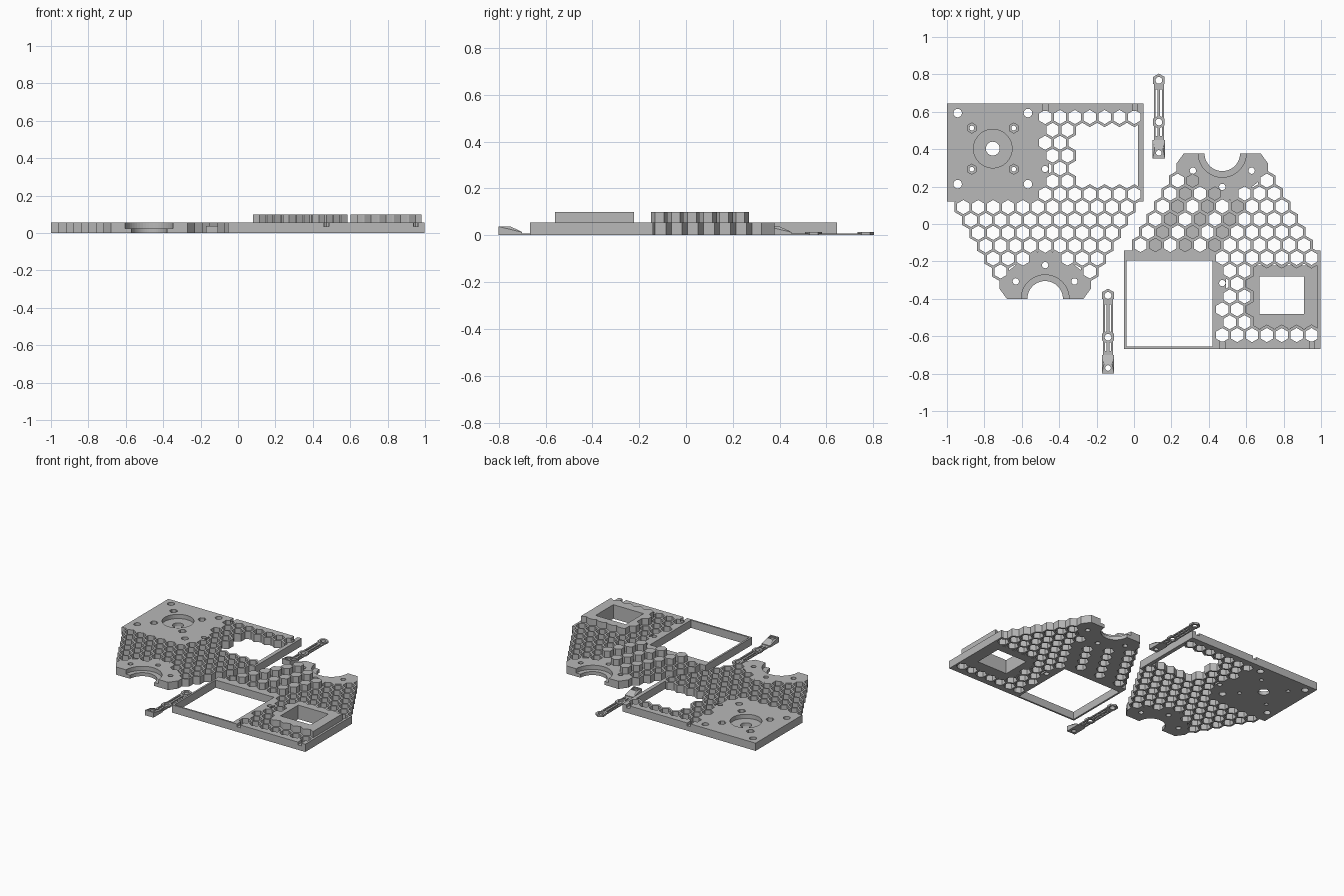
import bpy, math
from mathutils import Vector
from mathutils.geometry import delaunay_2d_cdt

if "Cube" in bpy.data.objects:
    bpy.data.objects.remove(bpy.data.objects["Cube"])

PITCH, ROW = 0.0795, 0.0688      # honeycomb spacing
HOLE, RIM = 0.038, 0.0537        # hexagon radii: opening and outer rim
T, HIGH = 0.055, 0.1             # plate thickness, raised height

grey = bpy.data.materials.new("light_grey")
grey.diffuse_color = (0.48, 0.48, 0.48, 1)
grey.use_nodes = True
grey.node_tree.nodes["Principled BSDF"].inputs["Base Color"].default_value = grey.diffuse_color


def ngon(x, y, r, n=24):
    a0 = math.pi / 2
    return [(x + r * math.cos(a0 + i * math.tau / n),
             y + r * math.sin(a0 + i * math.tau / n)) for i in range(n)]


def rect(x0, x1, y0, y1):
    return [(x0, y0), (x1, y0), (x1, y1), (x0, y1)]


def build(name, layers, cx=0.0, cy=0.0, flip=1):
    """Solid from stacked outlines; the last outline sets the height, 0 is a hole."""
    pts, faces = [], []
    for poly, h in layers:
        poly = [(cx + x, cy + flip * y) for x, y in poly]
        area = sum(a[0] * b[1] - b[0] * a[1] for a, b in zip(poly, poly[1:] + poly[:1]))
        if area < 0:
            poly.reverse()
        faces.append(list(range(len(pts), len(pts) + len(poly))))
        pts += [Vector(p) for p in poly]
    co, _, tris, _, _, src = delaunay_2d_cdt(pts, [], faces, 1, 1e-5)
    owner = {}
    for f, (tri, ids) in enumerate(zip(tris, src)):
        for i in range(3):
            owner[(tri[i], tri[(i + 1) % 3])] = f

    def top(f, i):
        if f is None or not src[f]:
            return 0.0
        h = layers[max(src[f])][1]
        return h(co[i].y - cy) if callable(h) else h

    verts, index, out = [], {}, []

    def vert(i, z):
        key = (i, round(z, 5))
        if key not in index:
            index[key] = len(verts)
            verts.append((co[i].x, co[i].y, z))
        return index[key]

    for f, tri in enumerate(tris):
        if max(top(f, i) for i in tri) < 1e-5:
            continue
        out.append([vert(i, top(f, i)) for i in tri])
        out.append([vert(i, 0) for i in reversed(tri)])
        for n in range(3):
            i, j = tri[n], tri[(n + 1) % 3]
            g = owner.get((j, i))
            ti, tj, bi, bj = top(f, i), top(f, j), top(g, i), top(g, j)
            if ti + tj > bi + bj + 1e-5:
                wall = [vert(i, bi), vert(j, bj), vert(j, tj), vert(i, ti)]
                wall = list(dict.fromkeys(wall))
                if len(wall) > 2:
                    out.append(wall)
    me = bpy.data.meshes.new(name)
    me.from_pydata(verts, [], out)
    me.materials.append(grey)
    ob = bpy.data.objects.new(name, me)
    bpy.context.collection.objects.link(ob)
    return ob


def cells(motor):
    """Honeycomb cells as (row, step, x, y), x measured from the plate centre."""
    found = []
    for r in range(14):
        half = 0.5 * (r % 2)
        for n in range(-7, 8):
            k = n + half
            if r < 7:      # beside the panel, around the opening
                ok = 0 <= k <= 6 and (r in (0, 6) or k < 2) and (r, k) != (4, 0)
            else:          # tapering part
                ok = abs(k) <= 5.5 - 0.5 * (r - 7)
                if r == 11:
                    ok = ok and abs(k) >= 1.5
                if r >= 12:
                    ok = ok and r == 12 and abs(k) >= 3
            if ok:
                found.append((r, k, k * PITCH, 0.572 - r * ROW))
    return found


def plate_layers(motor):
    grid = cells(motor)
    lay = [(rect(-0.525, -0.01, 0.12, 0.645), T),           # panel
           (rect(-0.01, 0.525, 0.585, 0.645), T),           # straight edge
           (rect(0.497, 0.525, 0.12, 0.645), T),            # side edge
           (rect(-0.03, 0.02, 0.12, 0.645), T)]
    if not motor:                                           # raised window frame
        lay.append((rect(0.13, 0.51, 0.20, 0.538), HIGH))
    # arc bracket
    b = [(0.205, -0.4), (0.245, -0.345), (0.245, -0.29), (0.07, -0.15)]
    lay.append((b + [(-x, y) for x, y in reversed(b)], T))
    lay += [(ngon(x, y, RIM, 6), T) for _, _, x, y in grid]
    lay += [(ngon(x, y, HOLE, 6), 0) for _, _, x, y in grid]
    # bearing arc, stepped
    lay += [(ngon(0, -0.4, 0.128, 48), 0.025), (ngon(0, -0.4, 0.095, 48), 0),
            (rect(-0.3, 0.3, -0.6, -0.4), 0)]
    # screw holes and edge grooves
    lay += [(ngon(x, y, 0.017, 16), 0)
            for x, y in ((0, -0.22), (-0.157, -0.307), (0.157, -0.307), (0, 0.294))]
    lay += [(rect(x - 0.014, x + 0.014, 0.605, 0.645), 0.035) for x in (0, 0.48)]
    if motor:
        mx, my = -0.28, 0.403
        lay += [(ngon(mx, my, 0.103, 48), 0.025), (ngon(mx, my, 0.037), 0)]
        for sx in (-1, 1):
            for sy in (-1, 1):
                x, y = mx + sx * 0.112, my + sy * 0.11
                lay += [(ngon(x, y, 0.027, 6), 0.03), (ngon(x, y, 0.013, 16), 0)]
                lay.append((ngon(mx + sx * 0.188, my + sy * 0.19, 0.023, 16), 0))
    else:
        # large opening, small window
        lay += [(rect(-0.512, -0.052, 0.173, 0.633), 0),
                (rect(0.2, 0.438, 0.26, 0.46), 0)]
        # raised hexagonal plugs in diagonal rows
        for r in range(7, 13):
            first = -(5.5 - 0.5 * (r - 7))
            for d in (1, 3, 5):
                k = first + d
                if k <= 1 and not (r >= 11 and d > 3) and (r, d) != (12, 3):
                    lay.append((ngon(k * PITCH, 0.572 - r * ROW, HOLE, 6), HIGH))
    return lay


def slope(y):
    return max(0.009, min(0.037, 0.037 - (y - 0.06) * 0.6))


# honeycomb plates
build("motor_plate", plate_layers(True), cx=-0.475)
build("window_plate", plate_layers(False), cx=0.472, cy=-0.022, flip=-1)

# latch arms: slotted strip, two hexagonal eyes, end block
latch = [(rect(-0.027, 0.027, 0.09, 0.42), 0.008)]
latch += [(rect(s - 0.005, s + 0.005, 0.12, 0.37), 0) for s in (-0.012, 0.012)]
latch += [(rect(-0.033, 0.033, 0.0, 0.1), slope)]
for y in (0.195, 0.418):
    latch += [(ngon(0, y, 0.036, 6), 0.013), (ngon(0, y, 0.018), 0)]
latch += [(rect(-0.022, 0.022, 0.01, 0.05), 0.03), (ngon(0, 0.03, 0.015), 0)]
build("latch_back", latch, cx=0.133, cy=0.35)
build("latch_front", latch, cx=-0.139, cy=-0.8)
